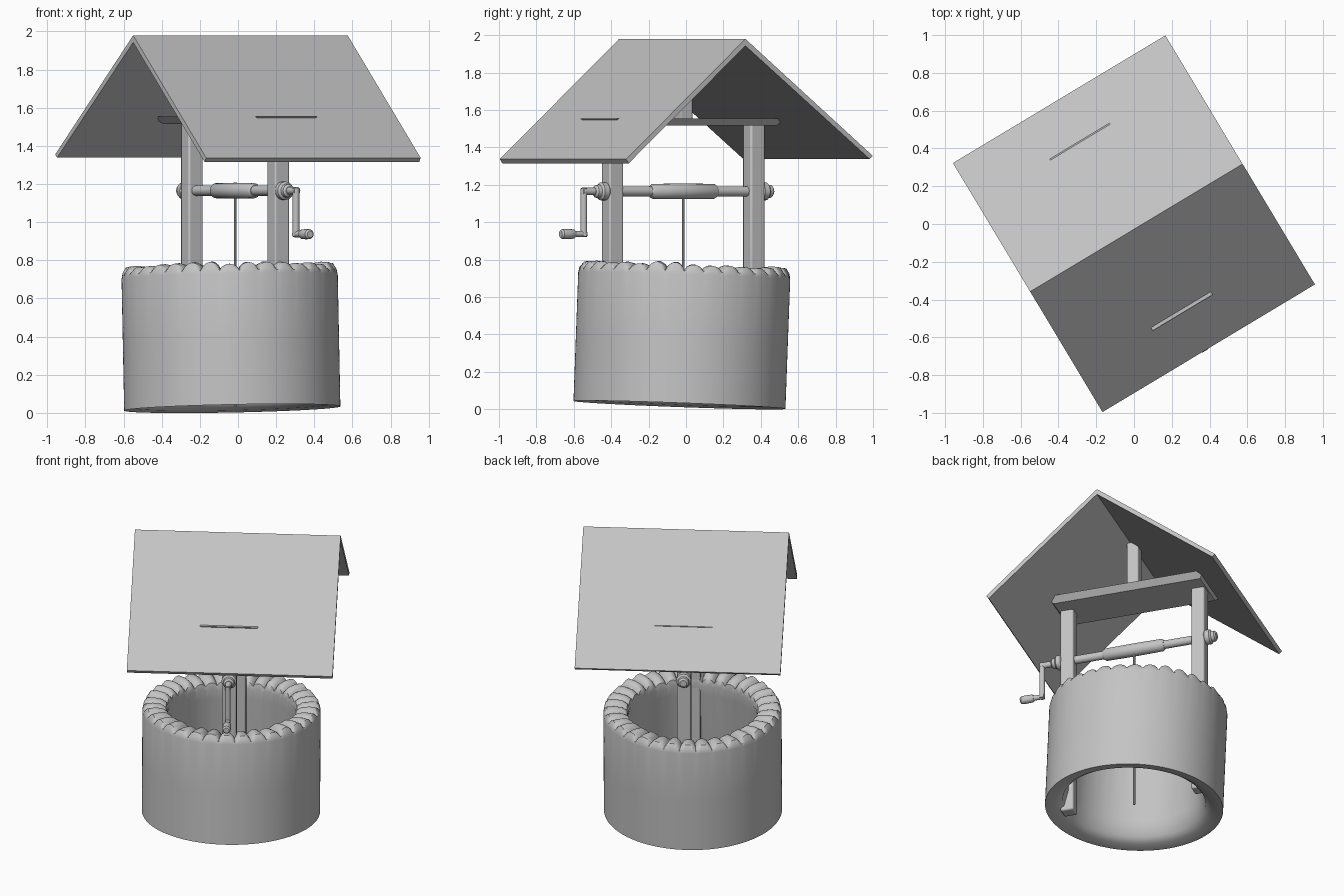
import bpy, bmesh, math, random
from mathutils import Matrix, Vector

random.seed(4)
if "Cube" in bpy.data.objects:
    bpy.data.objects.remove(bpy.data.objects["Cube"], do_unlink=True)

grey = bpy.data.materials.new("plain grey")
grey.use_nodes = True
grey.diffuse_color = (0.55, 0.55, 0.55, 1)
grey.node_tree.nodes["Principled BSDF"].inputs["Base Color"].default_value = grey.diffuse_color

# The frame, winch and roof share one turned axis: local x runs along the ridge
TURN = Matrix.Rotation(math.radians(31), 4, 'Z')
FRAME = Matrix.Translation((-0.015, -0.015, 0)) @ TURN


def finish(name, bm, matrix=FRAME, bevel=0.0, angle=35):
    bmesh.ops.recalc_face_normals(bm, faces=bm.faces)
    mesh = bpy.data.meshes.new(name)
    bm.to_mesh(mesh)
    bm.free()
    mesh.materials.append(grey)
    ob = bpy.data.objects.new(name, mesh)
    bpy.context.collection.objects.link(ob)
    ob.matrix_world = matrix
    if bevel:
        mod = ob.modifiers.new("soft edges", 'BEVEL')
        mod.width, mod.segments = bevel, 2
    bpy.ops.object.select_all(action='DESELECT')
    ob.select_set(True)
    bpy.context.view_layer.objects.active = ob
    bpy.ops.object.shade_smooth_by_angle(angle=math.radians(angle))
    return ob


def box(name, centre, size, bevel=0.0, bottom_taper=1.0):
    bm = bmesh.new()
    bmesh.ops.create_cube(bm, size=1)
    for v in bm.verts:
        if v.co.z < 0:
            v.co.x *= bottom_taper
            v.co.y *= 1 - (1 - bottom_taper) * size[0] / size[1]
        v.co = Vector(centre) + v.co * Vector(size)
    return finish(name, bm, bevel=bevel)


def turned(name, profile, centre=(0, 0, 0), axis='Y', sides=20):
    """Round part from (radius, position along axis) pairs, with closed ends."""
    bm = bmesh.new()
    rings = []
    for r, p in profile:
        ring = []
        for i in range(sides):
            a = math.tau * i / sides
            u, w = r * math.cos(a), r * math.sin(a)
            co = Vector((u, p, w)) if axis == 'Y' else Vector((u, w, p))
            ring.append(bm.verts.new(co + Vector(centre)))
        rings.append(ring)
    for lo, hi in zip(rings, rings[1:]):
        for i in range(sides):
            j = (i + 1) % sides
            bm.faces.new((lo[i], lo[j], hi[j], hi[i]))
    bm.faces.new(rings[0])
    bm.faces.new(rings[-1])
    return finish(name, bm)


# Well wall with a rim of rounded stones: (radius, height, stone bulge)
def well():
    section = [(0.567, 0), (0.567, 0.35), (0.567, 0.69), (0.562, 0.705, 0.4),
               (0.545, 0.712, 0.9), (0.5, 0.712, 1), (0.45, 0.705, 1),
               (0.418, 0.69, 0.8), (0.41, 0.665, 0.3), (0.425, 0.6),
               (0.43, 0.15), (0.455, 0.04), (0.5, 0.01)]
    stones, steps = 34, 8
    heights = [random.uniform(0.028, 0.045) for _ in range(stones)]
    count = stones * steps
    bm = bmesh.new()
    columns = []
    for i in range(count):
        a = math.tau * i / count
        lump = heights[i // steps] * math.sin(math.pi * (i % steps) / steps) ** 0.6
        column = []
        for r, z, *weight in section:
            z += lump * (weight[0] if weight else 0)
            column.append(bm.verts.new((r * math.cos(a), r * math.sin(a), z)))
        columns.append(column)
    rows = len(section)
    for i in range(count):
        c, d = columns[i], columns[(i + 1) % count]
        for k in range(rows):
            m = (k + 1) % rows
            bm.faces.new((c[k], d[k], d[m], c[m]))
    lean = Matrix.Rotation(-0.037, 4, 'X') @ Matrix.Rotation(-0.02, 4, 'Y')
    finish("well_wall", bm, Matrix.Translation((-0.03, -0.035, 0.023)) @ lean, angle=45)


# Gabled roof: one thin folded profile drawn along the ridge
def roof():
    outline = [(0, 1.98), (-0.744, 1.337), (-0.728, 1.315),
               (0, 1.943), (0.775, 1.338), (0.794, 1.355)]
    half = 0.656
    bm = bmesh.new()
    ends = [[bm.verts.new((x, y, z)) for y, z in outline] for x in (-half, half)]
    n = len(outline)
    for i in range(n):
        j = (i + 1) % n
        bm.faces.new((ends[0][i], ends[0][j], ends[1][j], ends[1][i]))
    for e in ends:
        bm.faces.new(e[:4])
        bm.faces.new([e[0]] + e[3:])
    finish("roof", bm, Matrix.Translation((0.0125, -0.02, 0)) @ TURN)


well()
roof()

# Timber frame
for name, y in (("front_post", -0.44), ("back_post", 0.44)):
    box(name, (0, y, 0.79), (0.088, 0.088, 1.48), bevel=0.01)
box("cross_plank", (0, 0, 1.535), (0.37, 1.06, 0.038), bottom_taper=0.8)
box("king_post", (0, 0, 1.74), (0.076, 0.076, 0.4), bevel=0.008)

# Winch
AXLE = (0, 0, 1.165)
turned("axle", [(0.027, -0.5), (0.027, 0.5)], AXLE)
turned("rope_drum", [(0.03, -0.205), (0.04, -0.19), (0.042, 0),
                     (0.04, 0.19), (0.03, 0.205)], AXLE)
for name, s in (("front_bearing", -1), ("back_bearing", 1)):
    turned(name, [(0.04, s * 0.475), (0.048, s * 0.485), (0.048, s * 0.515),
                  (0.036, s * 0.525), (0.034, s * 0.545), (0.022, s * 0.555)], AXLE)
turned("rope", [(0.007, 0.03), (0.007, 1.15)], axis='Z', sides=10)

# Crank and grip
turned("crank_shaft", [(0.02, -0.63), (0.02, -0.52)], AXLE)
turned("crank_arm", [(0.018, 0.925), (0.018, 1.18)], (0, -0.62, 0), 'Z')
turned("grip_pin", [(0.016, -0.7), (0.016, -0.605)], (0, 0, 0.937))
turned("crank_grip", [(0.018, -0.765), (0.026, -0.755), (0.027, -0.72),
                      (0.025, -0.685), (0.018, -0.675)], (0, 0, 0.937))
